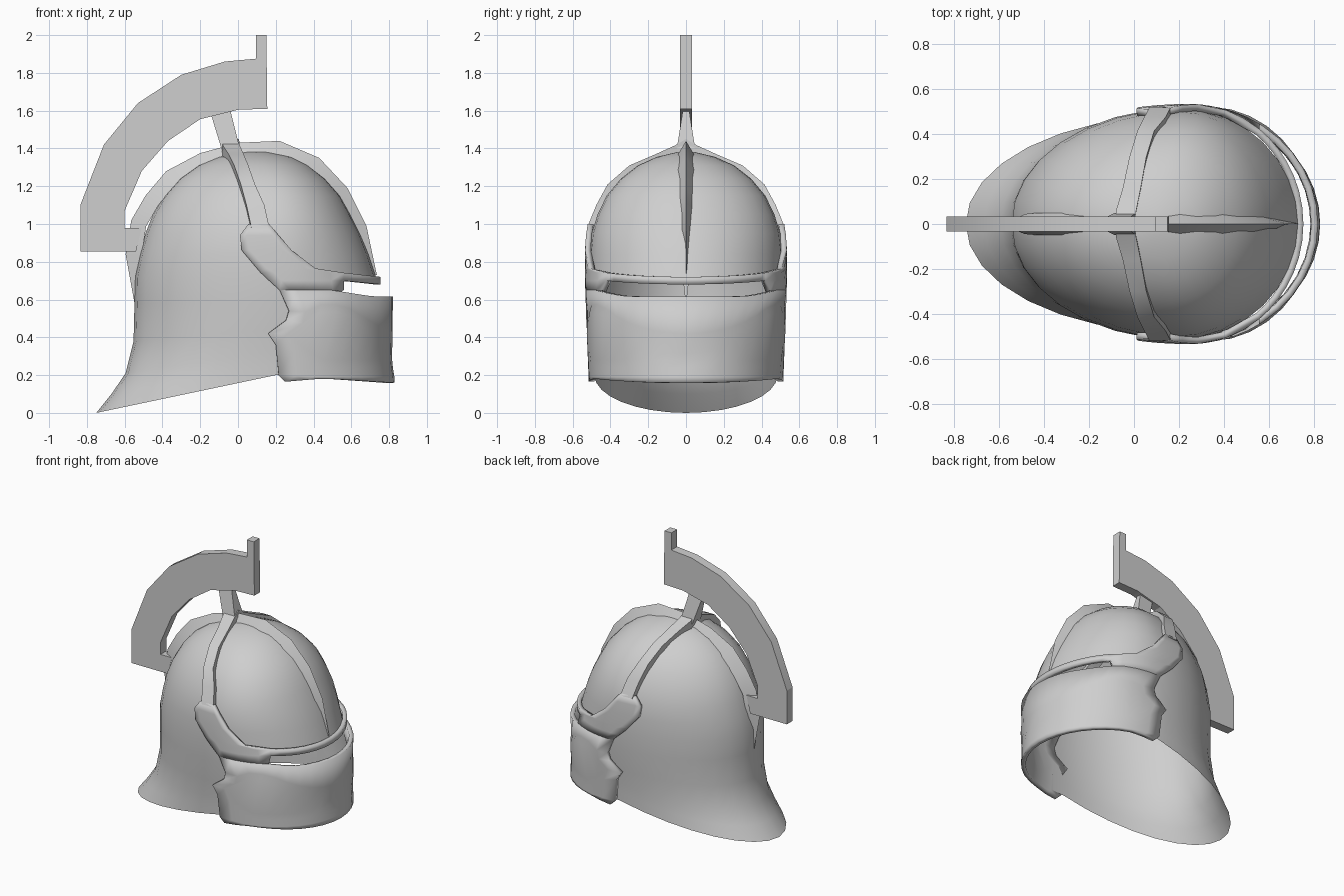
import bpy, bmesh, math
from mathutils import Vector

if "Cube" in bpy.data.objects:
    bpy.data.objects.remove(bpy.data.objects["Cube"])

steel = bpy.data.materials.new("pale_steel")
steel.diffuse_color = (0.62, 0.62, 0.62, 1)
steel.use_nodes = True
steel.node_tree.nodes["Principled BSDF"].inputs["Base Color"].default_value = steel.diffuse_color


def finish(name, bm, angle=35, thickness=0, recalc=True):
    bmesh.ops.remove_doubles(bm, verts=bm.verts, dist=0.0005)
    if recalc:
        bmesh.ops.recalc_face_normals(bm, faces=bm.faces)
    me = bpy.data.meshes.new(name)
    bm.to_mesh(me)
    bm.free()
    me.materials.append(steel)
    ob = bpy.data.objects.new(name, me)
    bpy.context.collection.objects.link(ob)
    bpy.ops.object.select_all(action='DESELECT')
    ob.select_set(True)
    bpy.context.view_layer.objects.active = ob
    bpy.ops.object.shade_smooth_by_angle(angle=math.radians(angle))
    if thickness:
        mod = ob.modifiers.new("thickness", 'SOLIDIFY')
        mod.thickness = thickness
        mod.offset = -1
    return ob


def grid(bm, rows, closed=False):
    vs = [[bm.verts.new(p) for p in r] for r in rows]
    for a, b in zip(vs, vs[1:]):
        n = len(a)
        for i in range(n if closed else n - 1):
            j = (i + 1) % n
            bm.faces.new((a[i], a[j], b[j], b[i]))
    return vs


def lerp(a, b, t):
    return a + (b - a) * t


def curve(x, pts):
    """Piecewise linear lookup."""
    if x <= pts[0][0]:
        return pts[0][1]
    for (x0, y0), (x1, y1) in zip(pts, pts[1:]):
        if x <= x1:
            return lerp(y0, y1, (x - x0) / (x1 - x0))
    return pts[-1][1]


def prism(name, pts, w0, w1=None):
    """Side profile in x, z extruded across y; half width w0 low, w1 high."""
    w1 = w0 if w1 is None else w1
    zs = [p[1] for p in pts]
    bm = bmesh.new()
    sides = []
    for s in (-1, 1):
        sides.append([bm.verts.new((x, s * lerp(w0, w1, (z - min(zs)) / (max(zs) - min(zs))), z))
                      for x, z in pts])
        bm.faces.new(sides[-1])
    n = len(pts)
    for i in range(n):
        j = (i + 1) % n
        bm.faces.new((sides[0][i], sides[0][j], sides[1][j], sides[1][i]))
    return finish(name, bm, 20)


# Dome with flared neck guard: (z at back, z at side, back x, half width)
bm = bmesh.new()
neck = [(0, .2, -.75, .485), (.10, .26, -.67, .487), (.21, .33, -.595, .49),
        (.38, .44, -.553, .50), (.58, .59, -.548, .512), (.72, .72, -.545, .515)]
rows = []
for zb, zs, xb, hw in neck:
    row = []
    for i in range(17):
        a = math.radians(90 + 180 * i / 16)
        t = 1 + math.cos(a)
        row.append((.2 + (.2 - xb) * math.cos(a), hw * math.sin(a), lerp(zb, zs, t)))
    # short tab hidden under the cheek plates
    row.insert(0, (.30, hw - .008, zs))
    row.append((.30, -hw + .008, zs))
    rows.append(row)
grid(bm, rows)
# (z, back x, front x, half width, centre x)
skull = [(.72, -.545, .73, .515, .2), (.84, -.52, .69, .512, .2), (.95, -.49, .645, .50, .2),
         (1.05, -.45, .595, .468, .2), (1.15, -.39, .54, .42, .19), (1.24, -.31, .46, .345, .17),
         (1.31, -.21, .37, .255, .14), (1.355, -.10, .28, .155, .11), (1.38, .03, .17, .05, .1),
         (1.385, .1, .1, 0, .1)]
rows = []
for z, xb, xf, hw, cx in skull:
    row = []
    for i in range(32):
        c, s = math.cos(math.tau * i / 32), math.sin(math.tau * i / 32)
        row.append((cx + c * ((xf - cx) if c > 0 else (cx - xb)), hw * s, z))
    rows.append(row)
grid(bm, rows, True)
bmesh.ops.dissolve_degenerate(bm, dist=0.0005, edges=bm.edges)
finish("dome", bm, 50)

# Wedge ridge running over the dome from back to front: (x, z, half width)
path = [(-.548, .58, .004), (-.595, .84, .03), (-.565, 1.02, .045), (-.49, 1.15, .05),
        (-.38, 1.28, .05), (-.2, 1.375, .05), (0, 1.43, .05), (.22, 1.44, .05),
        (.43, 1.35, .05), (.58, 1.19, .048), (.68, .99, .035), (.735, .73, .004)]
bm = bmesh.new()
rows = []
for x, z, w in path:
    inward = (Vector((.08, 0, .75)) - Vector((x, 0, z))).normalized() * .085
    rows.append([(x + inward.x, w, z + inward.z), (x, 0, z), (x + inward.x, -w, z + inward.z)])
grid(bm, rows, True)
finish("ridge", bm, 40)

# Cross band over the crown: (back x, front x, y, z)
half = [(.07, .165, .522, .985), (.045, .14, .475, 1.10), (.015, .09, .415, 1.21),
        (-.02, .055, .30, 1.31), (-.05, .03, .16, 1.37), (-.08, .01, .06, 1.415), (-.085, .005, 0, 1.45)]
stations = half + [(a, b, -y, z) for a, b, y, z in half[-2::-1]]
bm = bmesh.new()
rows = []
for a, b, y, z in stations:
    d = Vector((0, y, z - .8)).normalized() * .06
    rows.append([(a, y, z), (b, y, z), (b, y - d.y, z - d.z), (a, y - d.y, z - d.z)])
ends = grid(bm, rows, True)
bm.faces.new(ends[0])
bm.faces.new(ends[-1])
finish("cross_band", bm, 30)

# Crest, with its upright front tip, and the post carrying it
prism("crest", [(-.835, .855), (-.835, 1.1), (-.71, 1.42), (-.53, 1.64), (-.3, 1.79), (-.07, 1.86),
                (.095, 1.875), (.095, 2), (.15, 2), (.155, 1.61), (0, 1.605), (-.04, 1.595),
                (-.2, 1.555), (-.37, 1.44), (-.51, 1.28), (-.6, 1.07), (-.6, .98), (-.51, .98),
                (-.54, .855)], .033)
prism("crest_post", [(-.085, 1.39), (.01, 1.40), (-.04, 1.6), (-.14, 1.57)], .05, .017)


# Face guard: surface position for a given x and z
def guard_y(x, z):
    b = curve(z, [(.165, .515), (.4, .525), (.7, .535), (.9, .535), (1.0, .522)])
    a = curve(z, [(.16, .58), (.35, .565), (.615, .57), (.65, .565), (.70, .505)]) if x > .25 else 1.0
    return b * math.sqrt(max(0, 1 - ((x - .25) / a) ** 2))


def crease(x):
    return curve(x, [(.35, .46), (.42, .53), (.56, .535), (.82, .31)])


bm = bmesh.new()
# Wrapped lower guard: (back x, back z, front z)
low = [(.25, .165, .16), (.215, .2, .19), (.2, .36, .24), (.16, .42, .28),
       (.255, .49, None), (.27, .54, None), (.22, .65, None)]
rows = []
for k, (xb, zb, zf) in enumerate(low):
    xf = [.83, .828, .82, .816, .816, .818, .82][k]
    side = []
    for i in range(11):
        x = lerp(xb, xf, math.sin(i / 10 * math.pi / 2))
        top = curve(x, [(.5, .65), (.7, .618), (.82, .615)])
        front = zf if zf else (crease(x), lerp(crease(x), top, .35), top)[k - 4]
        z = lerp(zb, front, curve(x, [(.27, 0), (.42, 1)]))
        if k == 0:
            z = curve(x, [(.25, .165), (.45, .182), (.82, .16)])
        y = guard_y(x, z) if i < 10 else 0
        bulge = 1 + (.022 * curve(x, [(.36, 0), (.45, 1), (.62, 1), (.8, 0)]) if k == 4 else 0)
        side.append((.25 + (x - .25) * bulge, -y * bulge, z))
    rows.append(side + [(x, -y, z) for x, y, z in side[-2::-1]])
grid(bm, rows)
# Cheek plates above the eye line: (z, back x, front x)
cheek = [(.65, .22, .56), (.70, .165, .56), (.742, .12, .56), (.765, .1, .41), (.86, .02, .285),
         (.94, .01, .215), (1.0, .055, .165)]
for s in (-1, 1):
    rows = []
    for z, x0, x1 in cheek:
        xs = [lerp(x0, x1, i / 6) for i in range(7)]
        row = [(x, s * guard_y(x, z), z) for x in xs]
        rows.append(row if s < 0 else row[::-1])
    grid(bm, rows)
# Brow bar above the eye slit
rows = []
for z_side, z_mid in ((.70, .68), (.742, .72)):
    side = []
    for i in range(8):
        x = lerp(.56, .755, math.sin(i / 7 * math.pi / 2))
        z = lerp(z_side, z_mid, (x - .56) / .195)
        side.append((x, -guard_y(x, max(z, .70)) if i < 7 else 0, z))
    rows.append(side + [(x, -y, z) for x, y, z in side[-2::-1]])
grid(bm, rows)
finish("face_guard", bm, 30, .03, recalc=False)
